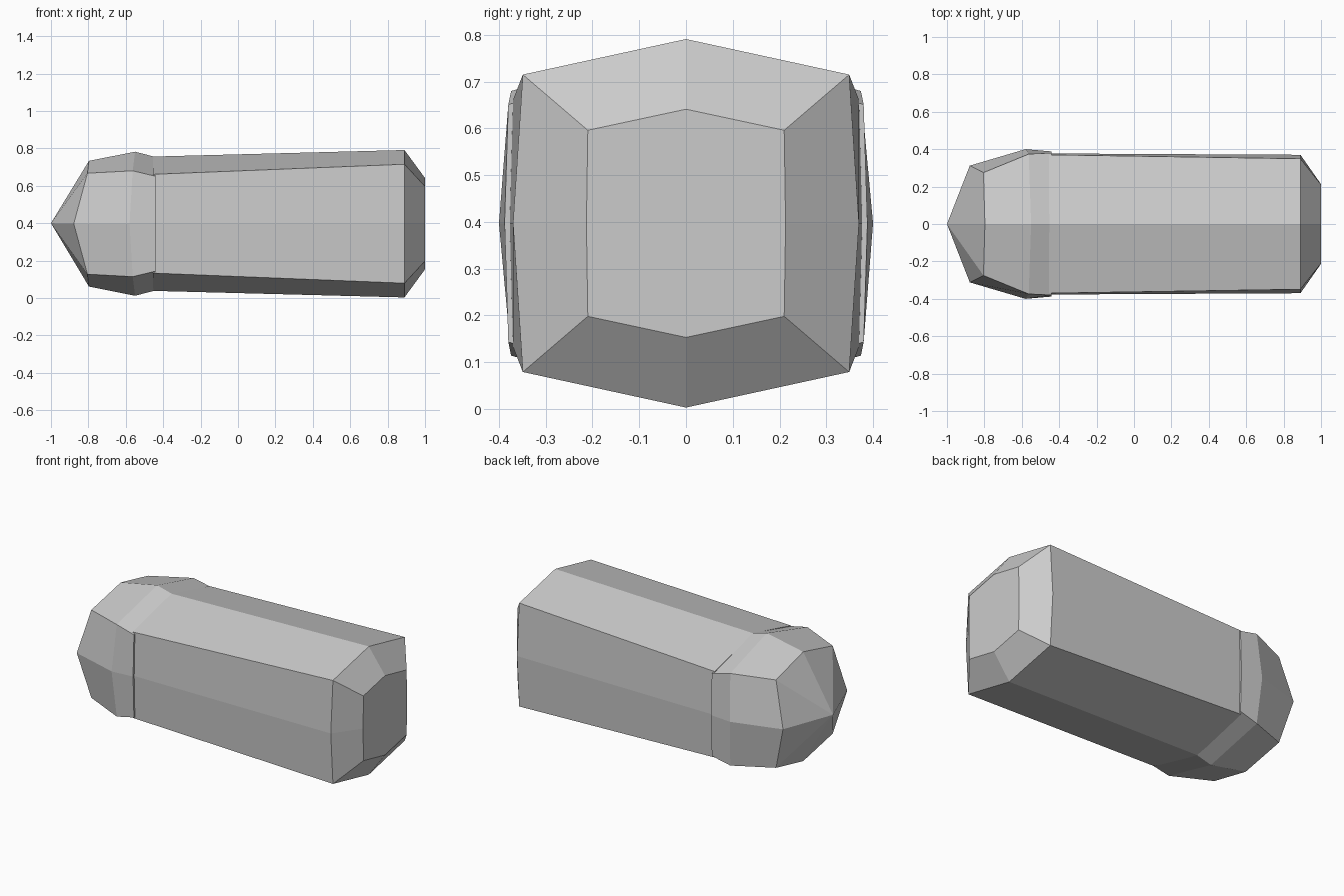
import bpy, bmesh

if "Cube" in bpy.data.objects:
    bpy.data.objects.remove(bpy.data.objects["Cube"])

CZ = 0.397  # height of the long axis


def ring(top, corner, side):
    """Eight-sided section from top (x, dz), corner (x, y, dz) and side (x, y)."""
    (tx, tz), (cx, cy, cz), (sx, sy) = top, corner, side
    return [(tx, 0, CZ + tz), (cx, cy, CZ + cz), (sx, sy, CZ), (cx, cy, CZ - cz),
            (tx, 0, CZ - tz), (cx, -cy, CZ - cz), (sx, -sy, CZ), (cx, -cy, CZ + cz)]


def loft(name, rings, tip=None):
    """Skin the rings in order; the first end is a flat cap or a pointed tip."""
    bm = bmesh.new()
    loops = [[bm.verts.new(p) for p in r] for r in rings]
    for a, b in zip(loops, loops[1:]):
        for i in range(8):
            j = (i + 1) % 8
            bm.faces.new((a[i], a[j], b[j], b[i]))
    if tip:
        t = bm.verts.new(tip)
        for i in range(8):
            bm.faces.new((t, loops[0][(i + 1) % 8], loops[0][i]))
    else:
        bm.faces.new(loops[0])
    bm.faces.new(loops[-1])
    bmesh.ops.recalc_face_normals(bm, faces=bm.faces)
    mesh = bpy.data.meshes.new(name)
    bm.to_mesh(mesh)
    bm.free()
    obj = bpy.data.objects.new(name, mesh)
    bpy.context.collection.objects.link(obj)
    return obj


# Long casing, flaring slightly to a bevelled flat end
loft("casing", [
    ring((-0.455, 0.359), (-0.455, 0.37, 0.264), (-0.455, 0.377)),
    ring((0.89, 0.394), (0.89, 0.349, 0.318), (0.89, 0.37)),
    ring((1.0, 0.244), (1.0, 0.21, 0.199), (1.0, 0.213)),
])

# Pointed head, overhanging the casing a little
loft("head", [
    ring((-0.797, 0.336), (-0.805, 0.275, 0.27), (-0.878, 0.312)),
    ring((-0.55, 0.385), (-0.563, 0.374, 0.283), (-0.58, 0.4)),
    ring((-0.45, 0.359), (-0.442, 0.38, 0.254), (-0.442, 0.388)),
], tip=(-1.0, 0, CZ + 0.003))
